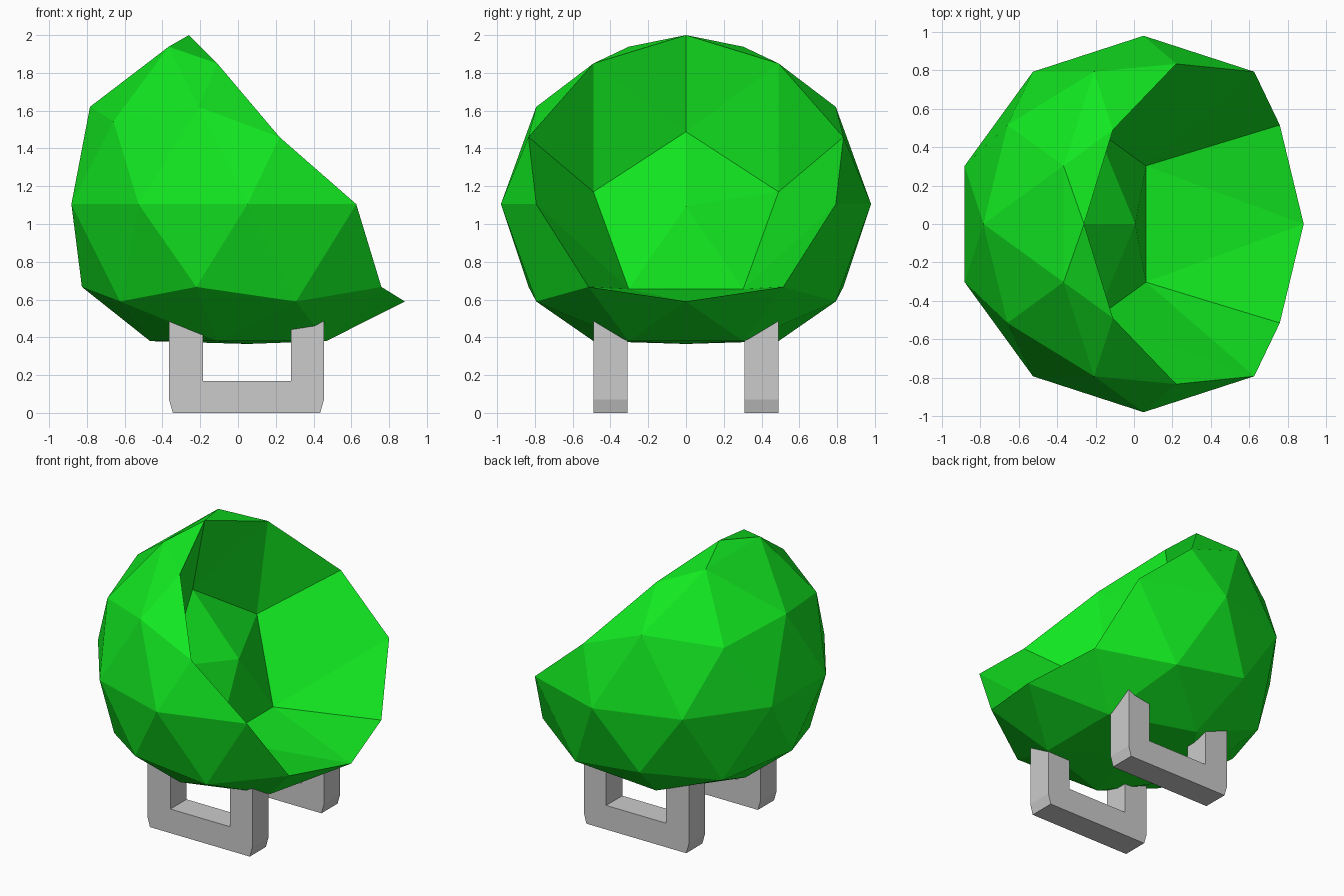
import bpy, bmesh
from mathutils import Vector

if "Cube" in bpy.data.objects:
    bpy.data.objects.remove(bpy.data.objects["Cube"])

R, CENTRE = 0.98, Vector((0.05, 0, 1.105))

# Egg shell: icosphere whose +x side is pushed in to form the seat
bm = bmesh.new()
bmesh.ops.create_icosphere(bm, subdivisions=2, radius=1.0)


def pick(x, y, z):
    """Vertices at unit-sphere position, on both sides of the y plane."""
    return [v for v in bm.verts
            if (Vector((v.co.x, abs(v.co.y), v.co.z)) - Vector((x, y, z))).length < 0.05]


pocket = [pick(0.951, 0.309, 0), pick(0.894, 0, 0.447),
          pick(0.688, 0.5, 0.526), pick(0.526, 0, 0.851)]
rim = [(pick(0.276, 0.851, 0.447), 0.22, 1.46),
       (pick(0.162, 0.5, 0.851), -0.11, 1.85),
       (pick(0, 0, 1), -0.26, 2.0)]
low_ring = [v for v in bm.verts if -0.9 < v.co.z < -0.8]
low_pole = pick(0, 0, -1)

for v in bm.verts:
    v.co = v.co.normalized() * R + CENTRE

# Seat pocket moved back and down
for group in pocket:
    for v in group:
        v.co += Vector((-0.92, 0, -0.45))
# Upper rim swept backwards
for group, x, z in rim:
    for v in group:
        v.co.x, v.co.z = x, z
# Flattened underside
for v in low_ring:
    v.co.z = 0.38
for v in low_pole:
    v.co.z = 0.365

mesh = bpy.data.meshes.new("egg_shell")
bmesh.ops.recalc_face_normals(bm, faces=bm.faces)
bm.to_mesh(mesh)
bm.free()
shell = bpy.data.objects.new("egg_shell", mesh)
bpy.context.collection.objects.link(shell)
green = bpy.data.materials.new("green")
green.diffuse_color = (0.006, 0.8, 0.015, 1)
green.use_nodes = True
green.node_tree.nodes["Principled BSDF"].inputs["Base Color"].default_value = green.diffuse_color
mesh.materials.append(green)

# U-shaped legs, tops buried in the shell
PROFILE = [(-0.345, 0), (0.435, 0), (0.455, 0.07), (0.455, 0.5), (0.28, 0.5),
           (0.28, 0.17), (-0.185, 0.17), (-0.185, 0.5), (-0.365, 0.5), (-0.365, 0.07)]


def make_leg(name, y0, y1):
    bm = bmesh.new()
    face = bm.faces.new([bm.verts.new((x, y0, z)) for x, z in PROFILE])
    ext = bmesh.ops.extrude_face_region(bm, geom=[face], use_keep_orig=True)
    verts = [g for g in ext["geom"] if isinstance(g, bmesh.types.BMVert)]
    bmesh.ops.translate(bm, verts=verts, vec=(0, y1 - y0, 0))
    bmesh.ops.recalc_face_normals(bm, faces=bm.faces)
    me = bpy.data.meshes.new(name)
    bm.to_mesh(me)
    bm.free()
    bpy.context.collection.objects.link(bpy.data.objects.new(name, me))


make_leg("front_leg", -0.49, -0.31)
make_leg("back_leg", 0.31, 0.49)
